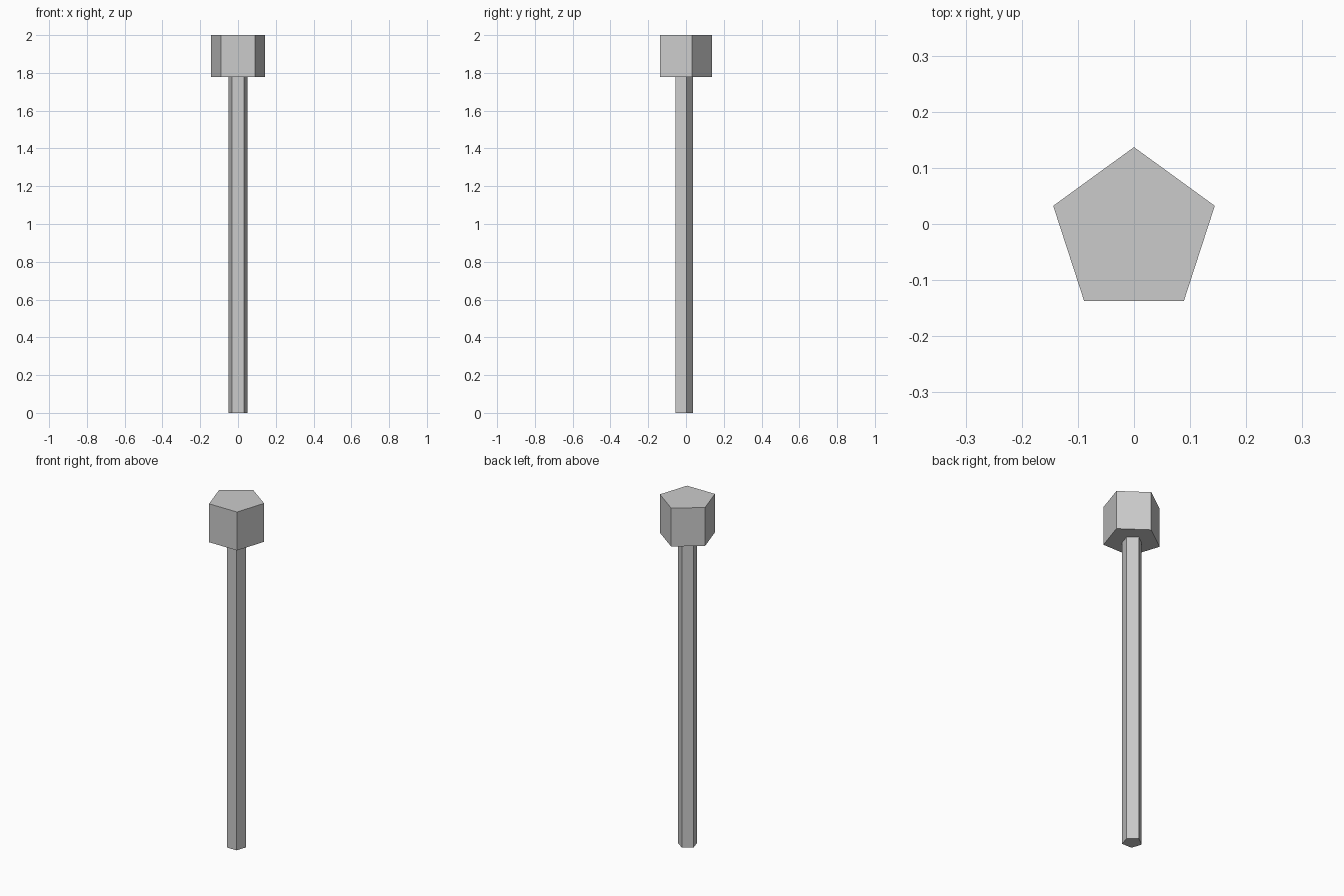
import bpy, math

if "Cube" in bpy.data.objects:
    bpy.data.objects.remove(bpy.data.objects["Cube"])

SIDES = 5
CENTRE_Y = -0.0144  # centres the pentagon's bounds on y = 0


def prism(name, radius, z0, z1):
    """Upright flat-shaded pentagonal prism with one corner pointing to +y."""
    ring = [(radius * math.sin(2 * math.pi * i / SIDES),
             radius * math.cos(2 * math.pi * i / SIDES) + CENTRE_Y)
            for i in reversed(range(SIDES))]
    verts = [(x, y, z) for z in (z0, z1) for x, y in ring]
    faces = [tuple(reversed(range(SIDES))), tuple(range(SIDES, 2 * SIDES))]
    for i in range(SIDES):
        j = (i + 1) % SIDES
        faces.append((i, j, j + SIDES, i + SIDES))
    mesh = bpy.data.meshes.new(name)
    mesh.from_pydata(verts, [], faces)
    obj = bpy.data.objects.new(name, mesh)
    bpy.context.collection.objects.link(obj)
    return obj


# Long thin handle
prism("shaft", 0.0525, 0.0, 1.778)
# Wider block on top
prism("head", 0.1514, 1.778, 2.0)
